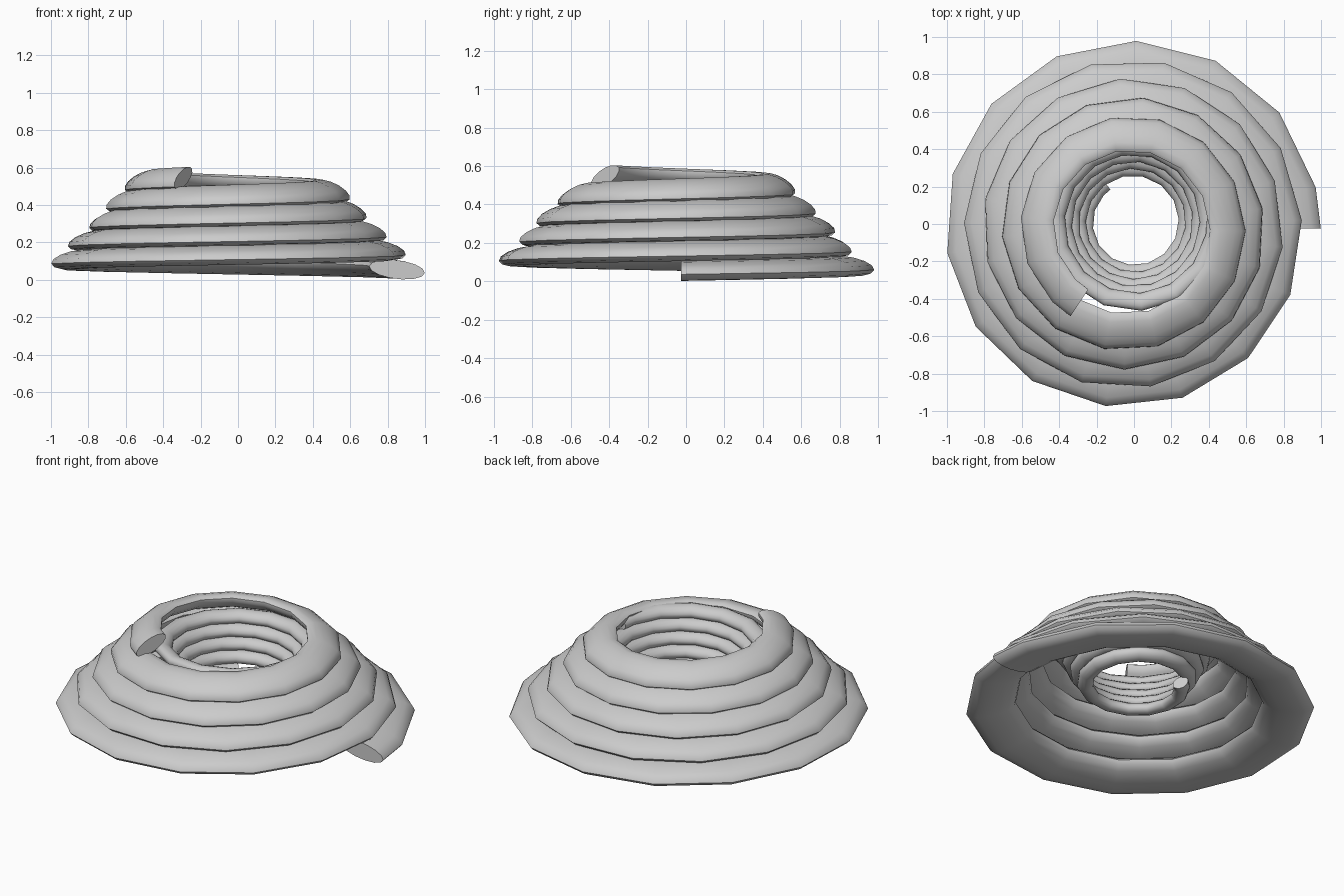
import bpy, bmesh, math

if "Cube" in bpy.data.objects:
    bpy.data.objects.remove(bpy.data.objects["Cube"])

TURNS = 4.657      # both coils make the same number of turns
INNER_STEPS = 67   # coarse facets along each coil
SIDES = 14         # facets around the oval section


def lerp(pair, f):
    return pair[0] + (pair[1] - pair[0]) * f


def coil(name, centre, start_angle, radius, height, half_width, half_thick, tilt):
    """Sweep a leaning oval along a conical spiral; pairs are (start, end)."""
    fractions = [0.0] + [(k + 0.5) / INNER_STEPS for k in range(INNER_STEPS)] + [1.0]
    bm = bmesh.new()
    rings = []
    for f in fractions:
        ang = math.radians(start_angle) + f * TURNS * math.tau
        r0, z0 = lerp(radius, f), lerp(height, f)
        a, b = lerp(half_width, f), lerp(half_thick, f)
        lean = math.radians(lerp(tilt, f))
        ring = []
        for i in range(SIDES):
            p = math.tau * i / SIDES
            u, v = a * math.cos(p), b * math.sin(p)
            r = r0 + u * math.cos(lean) - v * math.sin(lean)
            z = z0 + u * math.sin(lean) + v * math.cos(lean)
            ring.append(bm.verts.new((centre[0] + r * math.cos(ang),
                                      centre[1] + r * math.sin(ang), z)))
        rings.append(ring)
    for r1, r2 in zip(rings, rings[1:]):
        for i in range(SIDES):
            j = (i + 1) % SIDES
            bm.faces.new((r1[i], r1[j], r2[j], r2[i]))
    # flat cut ends
    bm.faces.new(rings[0])
    bm.faces.new(rings[-1])
    bmesh.ops.recalc_face_normals(bm, faces=bm.faces)
    mesh = bpy.data.meshes.new(name)
    bm.to_mesh(mesh)
    bm.free()
    obj = bpy.data.objects.new(name, mesh)
    bpy.context.collection.objects.link(obj)
    bpy.ops.object.select_all(action='DESELECT')
    obj.select_set(True)
    bpy.context.view_layer.objects.active = obj
    bpy.ops.object.shade_smooth_by_angle(angle=math.radians(50))
    return obj


# outer dome: narrows as it climbs, section leans inward more and more
coil("outer_coil", (-0.03, -0.025), 0, radius=(0.88, 0.475), height=(0.055, 0.545),
     half_width=(0.15, 0.098), half_thick=(0.05, 0.042), tilt=(-7, -29))

# inner funnel: widens as it climbs
coil("inner_coil", (0.0, 0.01), 126, radius=(0.258, 0.438), height=(0.19, 0.49),
     half_width=(0.045, 0.05), half_thick=(0.035, 0.035), tilt=(20, 20))
